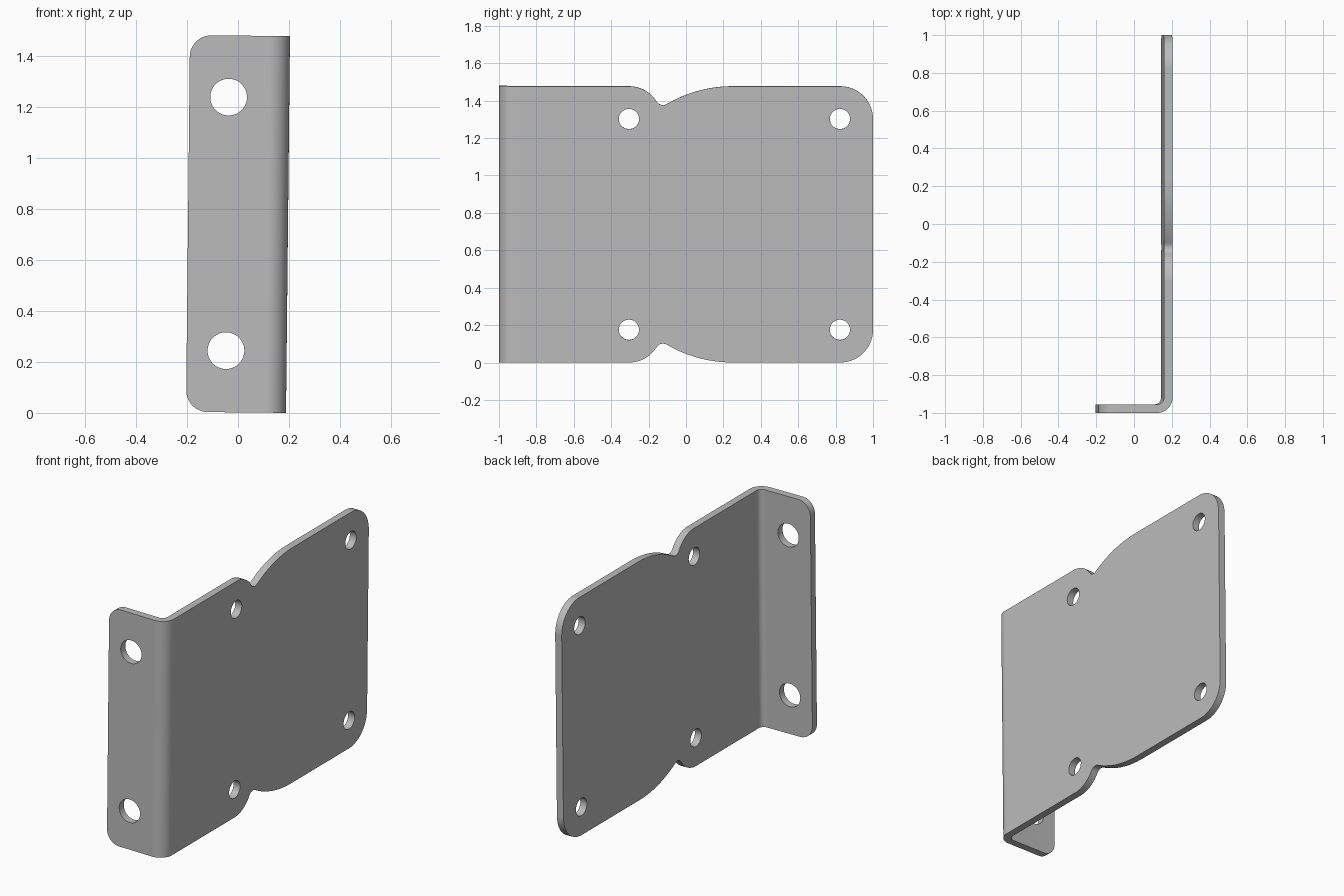
import bpy, bmesh, math
from mathutils import Vector, Matrix

if "Cube" in bpy.data.objects:
    bpy.data.objects.remove(bpy.data.objects["Cube"])

H = 1.477            # height of the sheet
T = 0.045            # sheet thickness
X0, X1 = -0.196, 0.196
TILT = 0.0105        # slight lean about y


def arc(cx, cy, r, a0, a1, n):
    """Points on an arc, angles in degrees."""
    return [(cx + r * math.cos(math.radians(a0 + (a1 - a0) * i / n)),
             cy + r * math.sin(math.radians(a0 + (a1 - a0) * i / n))) for i in range(n + 1)]


def prism(bm, points, place, lo, hi):
    """Closed prism: place(a, b, depth) maps the outline into space."""
    a = [bm.verts.new(place(p[0], p[1], lo)) for p in points]
    b = [bm.verts.new(place(p[0], p[1], hi)) for p in points]
    faces = [bm.faces.new(a), bm.faces.new(b)]
    for i in range(len(a)):
        j = (i + 1) % len(a)
        faces.append(bm.faces.new((a[i], a[j], b[j], b[i])))
    bmesh.ops.recalc_face_normals(bm, faces=faces)


def to_object(bm, name):
    mesh = bpy.data.meshes.new(name)
    bm.to_mesh(mesh)
    bm.free()
    obj = bpy.data.objects.new(name, mesh)
    bpy.context.collection.objects.link(obj)
    return obj


def along_x(y, z, d):
    return (d, y, z)


def along_y(x, z, d):
    return (x, d, z)


def along_z(x, y, d):
    return (x, y, d)


# Folded sheet: flange, rounded bend and plate
outer, inner = 0.08, 0.08 - T
cx, cy = X1 - outer, -1 + outer
profile = [(X0, -1)] + arc(cx, cy, outer, -90, 0, 12) + [(X1, 1), (X1 - T, 1)]
profile += arc(cx, cy, inner, 0, -90, 12) + [(X0, -1 + T)]
bm = bmesh.new()
prism(bm, profile, along_z, 0, H)


def round_corners(test, radius):
    edges = [e for e in bm.edges
             if all(test(v.co) for v in e.verts)
             and abs(e.verts[0].co.z - e.verts[1].co.z) < 1e-4]
    bmesh.ops.bevel(bm, geom=edges, offset=radius, segments=14, profile=0.5, affect='EDGES')


round_corners(lambda c: c.y > 0.999, 0.175)
round_corners(lambda c: c.x < X0 + 0.001, 0.085)
bracket = to_object(bm, "bracket")

# Waist notch outline: small arc, fillet, long sweeping arc
r1, r2, rf = 0.175, 0.70, 0.04
c1, c2 = Vector((-0.305, H - r1)), Vector((0.25, H - r2))
d = (c2 - c1).length
u = (c2 - c1) / d
a = ((r1 + rf) ** 2 - (r2 + rf) ** 2 + d * d) / (2 * d)
cf = c1 + u * a + Vector((-u.y, u.x)) * math.sqrt((r1 + rf) ** 2 - a * a)


def heading(p, q):
    return math.degrees(math.atan2(q.y - p.y, q.x - p.x))


t1, t2 = heading(c1, cf), heading(c2, cf)
notch = [(c1.x, H + 0.1), (c1.x, H + 0.0005)]
notch += arc(c1.x, c1.y, r1, 90, t1, 12)[1:]
notch += arc(cf.x, cf.y, rf, t1 - 180, t2 - 180 + (360 if t2 < t1 else 0), 10)[1:-1]
notch += arc(c2.x, c2.y, r2, t2, 90, 16)[:-1]
notch += [(c2.x, H + 0.0005), (c2.x, H + 0.1)]

# Notches and bolt holes, mirrored top and bottom
bm = bmesh.new()
prism(bm, notch, along_x, 0.0, 0.4)
prism(bm, [(y, H - z) for y, z in notch], along_x, 0.0, 0.4)
for s in (-1, 1):
    for y in (-0.305, 0.823):
        prism(bm, arc(y, H / 2 + s * 0.5635, 0.054, 0, 352.5, 47), along_x, 0.0, 0.4)
    prism(bm, arc(-0.042, H / 2 + s * 0.497, 0.072, 0, 352.5, 47), along_y, -1.1, -0.85)
cutter = to_object(bm, "hole_cutter")
cutter.hide_render = True

bpy.ops.object.select_all(action='DESELECT')
bpy.context.view_layer.objects.active = bracket
bracket.select_set(True)
cut = bracket.modifiers.new("cut", 'BOOLEAN')
cut.operation, cut.solver, cut.object = 'DIFFERENCE', 'EXACT', cutter
bpy.ops.object.modifier_apply(modifier=cut.name)
bpy.data.objects.remove(cutter)

# Lean the part and stand it on the ground
turn = Matrix.Rotation(TILT, 4, 'Y')
bracket.data.transform(turn @ Matrix.Translation((0, 0, -H / 2)))
low = min(v.co.z for v in bracket.data.vertices)
bracket.data.transform(Matrix.Translation((0, 0, -low)))

# Plain grey metal
grey = bpy.data.materials.new("grey_metal")
grey.use_nodes = True
colour = (0.5, 0.5, 0.5, 1)
grey.diffuse_color = colour
grey.node_tree.nodes["Principled BSDF"].inputs["Base Color"].default_value = colour
bracket.data.materials.clear()
bracket.data.materials.append(grey)

# Smooth bend and hole walls, crisp sheet edges
bpy.ops.object.shade_smooth_by_angle(angle=math.radians(30))
weighted = bracket.modifiers.new("weighted", 'WEIGHTED_NORMAL')
weighted.keep_sharp = True
